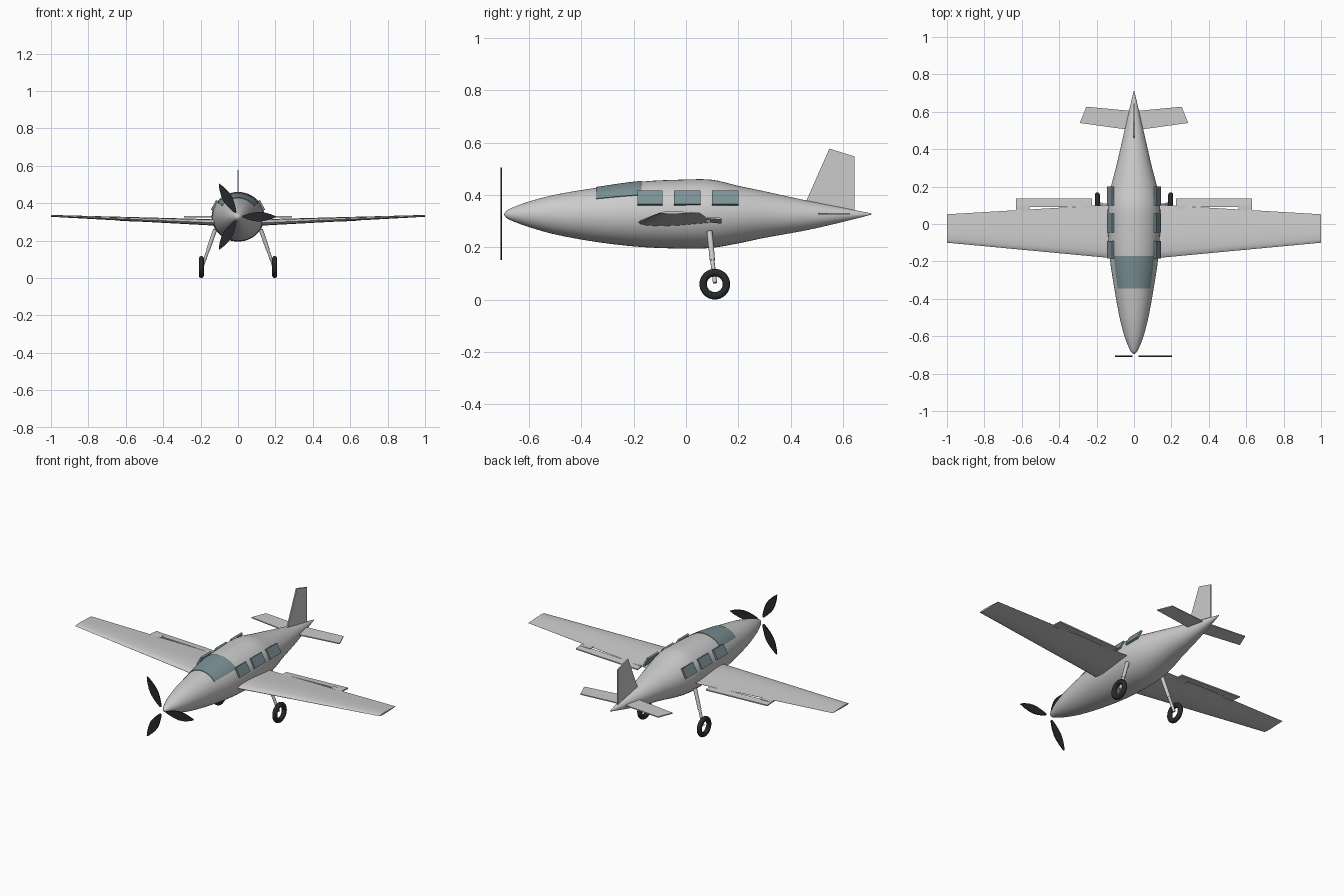
import bpy, bmesh, math
from mathutils import Vector

if "Cube" in bpy.data.objects:
    bpy.data.objects.remove(bpy.data.objects["Cube"])


def material(name, rgb):
    m = bpy.data.materials.new(name)
    m.diffuse_color = (*rgb, 1)
    m.use_nodes = True
    m.node_tree.nodes["Principled BSDF"].inputs["Base Color"].default_value = m.diffuse_color
    return m


GLASS = material("tinted_glass", (0.20, 0.28, 0.30))
BLACK = material("black_rubber", (0.02, 0.022, 0.025))


def make(name, verts, faces, mat=None, mirror=False, smooth=None):
    me = bpy.data.meshes.new(name)
    me.from_pydata([tuple(v) for v in verts], [], faces)
    bm = bmesh.new()
    bm.from_mesh(me)
    bmesh.ops.recalc_face_normals(bm, faces=bm.faces)
    bm.to_mesh(me)
    bm.free()
    ob = bpy.data.objects.new(name, me)
    bpy.context.collection.objects.link(ob)
    if mat:
        me.materials.append(mat)
    if smooth:
        bpy.ops.object.select_all(action='DESELECT')
        ob.select_set(True)
        bpy.context.view_layer.objects.active = ob
        bpy.ops.object.shade_smooth_by_angle(angle=math.radians(smooth))
    if mirror:
        ob.modifiers.new("mirror", 'MIRROR').use_clip = False
    return ob


def loft(name, rings, closed=True, caps=True, loop=False, **kw):
    n = len(rings[0])
    verts = [v for r in rings for v in r]
    faces = []
    for i in range(len(rings) if loop else len(rings) - 1):
        a, b = i * n, (i + 1) % len(rings) * n
        for j in range(n if closed else n - 1):
            k = (j + 1) % n
            faces.append((a + j, a + k, b + k, b + j))
    if caps and not loop:
        faces += [tuple(range(n)), tuple(range(len(verts) - n, len(verts)))]
    return make(name, verts, faces, **kw)


def plate(name, outline, thick, **kw):
    # Extrude a 3D outline both ways along a thickness vector
    t = Vector(thick) / 2
    return loft(name, [[Vector(p) - t for p in outline],
                       [Vector(p) + t for p in outline]], **kw)


def rod(name, a, b, ra, rb, **kw):
    a, b = Vector(a), Vector(b)
    q = (b - a).to_track_quat('Z', 'Y')
    rings = [[p + q @ Vector((r * math.cos(t), r * math.sin(t), 0))
              for t in [k * math.tau / 16 for k in range(16)]]
             for p, r in ((a, ra), (b, rb))]
    return loft(name, rings, smooth=40, **kw)


# Fuselage stations: y, half width, half height, centre z
ST = [(-0.695, 0.003, 0.003, 0.326), (-0.685, 0.015, 0.015, 0.326),
      (-0.65, 0.032, 0.031, 0.326), (-0.6, 0.051, 0.049, 0.326),
      (-0.5, 0.077, 0.076, 0.325), (-0.34, 0.106, 0.104, 0.324),
      (-0.17, 0.131, 0.125, 0.326), (0.0, 0.140, 0.132, 0.327),
      (0.1, 0.139, 0.130, 0.328), (0.2, 0.123, 0.110, 0.325),
      (0.3, 0.097, 0.089, 0.325), (0.46, 0.060, 0.057, 0.322),
      (0.6, 0.028, 0.027, 0.324), (0.71, 0.002, 0.002, 0.327)]


def station(y):
    i = max(k for k in range(len(ST) - 1) if ST[k][0] <= y or k == 0)
    p = [ST[max(0, i - 1)], ST[i], ST[i + 1], ST[min(len(ST) - 1, i + 2)]]
    h = p[2][0] - p[1][0]
    t = (y - p[1][0]) / h
    out = []
    for c in (1, 2, 3):
        m0 = (p[2][c] - p[0][c]) / (p[2][0] - p[0][0]) * h
        m1 = (p[3][c] - p[1][c]) / (p[3][0] - p[1][0]) * h
        out.append((2*t**3 - 3*t*t + 1) * p[1][c] + (t**3 - 2*t*t + t) * m0
                   + (3*t*t - 2*t**3) * p[2][c] + (t**3 - t*t) * m1)
    return out


def arc(y, a0, a1, n, grow=0.0):
    w, h, z = station(y)
    return [Vector(((w + grow) * math.cos(a), y, z + (h + grow) * math.sin(a)))
            for a in [a0 + (a1 - a0) * k / n for k in range(n + 1)]]


ys = [ST[i][0] + (ST[i + 1][0] - ST[i][0]) * k / 4
      for i in range(len(ST) - 1) for k in range(4)] + [0.71]
loft("fuselage", [arc(y, 0, math.tau, 48)[:-1] for y in ys], smooth=50)

# Windshield wrapped over the cabin roof
shield = []
for k in range(9):
    y = -0.345 + 0.175 * k / 8
    a = math.radians(36)
    shield.append(arc(y, a, math.pi - a, 24, 0.003)
                  + arc(y, math.pi - a, a, 24, -0.004))
loft("windshield", shield, mat=GLASS, smooth=40)

# Flat cabin windows with slim frames
for i, (y0, y1) in enumerate(((-0.185, -0.09), (-0.045, 0.055), (0.10, 0.20))):
    lo, hi = (0.140, 0.363), (0.112, 0.415)
    plate(f"cabin_window_{i + 1}",
          [(lo[0], y0, lo[1]), (lo[0], y1, lo[1]),
           (hi[0], y1, hi[1]), (hi[0], y0, hi[1])],
          (0.010, 0, 0.005), mat=GLASS, mirror=True)

# Wings: aerofoil lofted from root to tip
FOIL = [(0, 0), (0.03, 0.25), (0.12, 0.45), (0.3, 0.55), (0.55, 0.42), (0.8, 0.2),
        (1, 0.02), (1, -0.02), (0.8, -0.17), (0.55, -0.35), (0.3, -0.45),
        (0.12, -0.36), (0.03, -0.2)]


def wing_section(x, y0, y1, z, t):
    return [(x, y0 + (y1 - y0) * u, z + t * v) for u, v in FOIL]


loft("wing", [wing_section(0.06, -0.188, 0.107, 0.293, 0.036),
              wing_section(1.0, -0.10, 0.052, 0.332, 0.010)],
     mirror=True, smooth=35)

# Flaps and their hinges behind the trailing edge
plate("flap", [(0.225, 0.093, 0.298), (0.63, 0.090, 0.313),
               (0.63, 0.135, 0.309), (0.225, 0.135, 0.294)],
      (0, 0, 0.007), mirror=True)
for x, n in ((0.265, "inner"), (0.595, "outer")):
    z = 0.289 + x * 0.04
    plate(f"{n}_flap_hinge", [(x - 0.035, 0.07, z), (x + 0.035, 0.07, z),
                              (x + 0.035, 0.10, z), (x - 0.035, 0.10, z)],
          (0, 0, 0.007), mirror=True)

# Tail surfaces
plate("tailplane", [(0, 0.50, 0.328), (0.29, 0.54, 0.328),
                    (0.255, 0.627, 0.328), (0, 0.603, 0.328)],
      (0, 0, 0.006), mirror=True)
plate("tail_fin", [(0, 0.45, 0.355), (0, 0.548, 0.577),
                   (0, 0.645, 0.547), (0, 0.645, 0.335)], (0.007, 0, 0))

# Propeller: three leaf-shaped blades
LEAF = [(0.025, 0.005), (0.05, 0.014), (0.08, 0.022), (0.11, 0.026),
        (0.14, 0.023), (0.17, 0.015), (0.19, 0.008), (0.204, 0.001)]
for i in range(3):
    c, s = math.cos(i * math.tau / 3), math.sin(i * math.tau / 3)
    pts = LEAF + [(r, -w) for r, w in reversed(LEAF)]
    plate(f"propeller_blade_{i + 1}",
          [(r * c - w * s, -0.707, 0.328 + r * s + w * c) for r, w in pts],
          (0, 0.006, 0), mat=BLACK)

# Main landing gear
rod("upper_strut", (0.122, 0.09, 0.26), (0.160, 0.101, 0.15), 0.011, 0.010, mirror=True)
rod("lower_strut", (0.158, 0.10, 0.155), (0.190, 0.111, 0.064), 0.008, 0.008, mirror=True)
tyre = []
for k in range(32):
    a = k * math.tau / 32
    tyre.append([(0.196 + 0.0135 * math.cos(b),
                  0.11 + (0.0445 + 0.0145 * math.sin(b)) * math.cos(a),
                  0.059 + (0.0445 + 0.0145 * math.sin(b)) * math.sin(a))
                 for b in [j * math.tau / 14 for j in range(14)]])
loft("wheel_tyre", tyre, loop=True, mat=BLACK, mirror=True, smooth=60)
